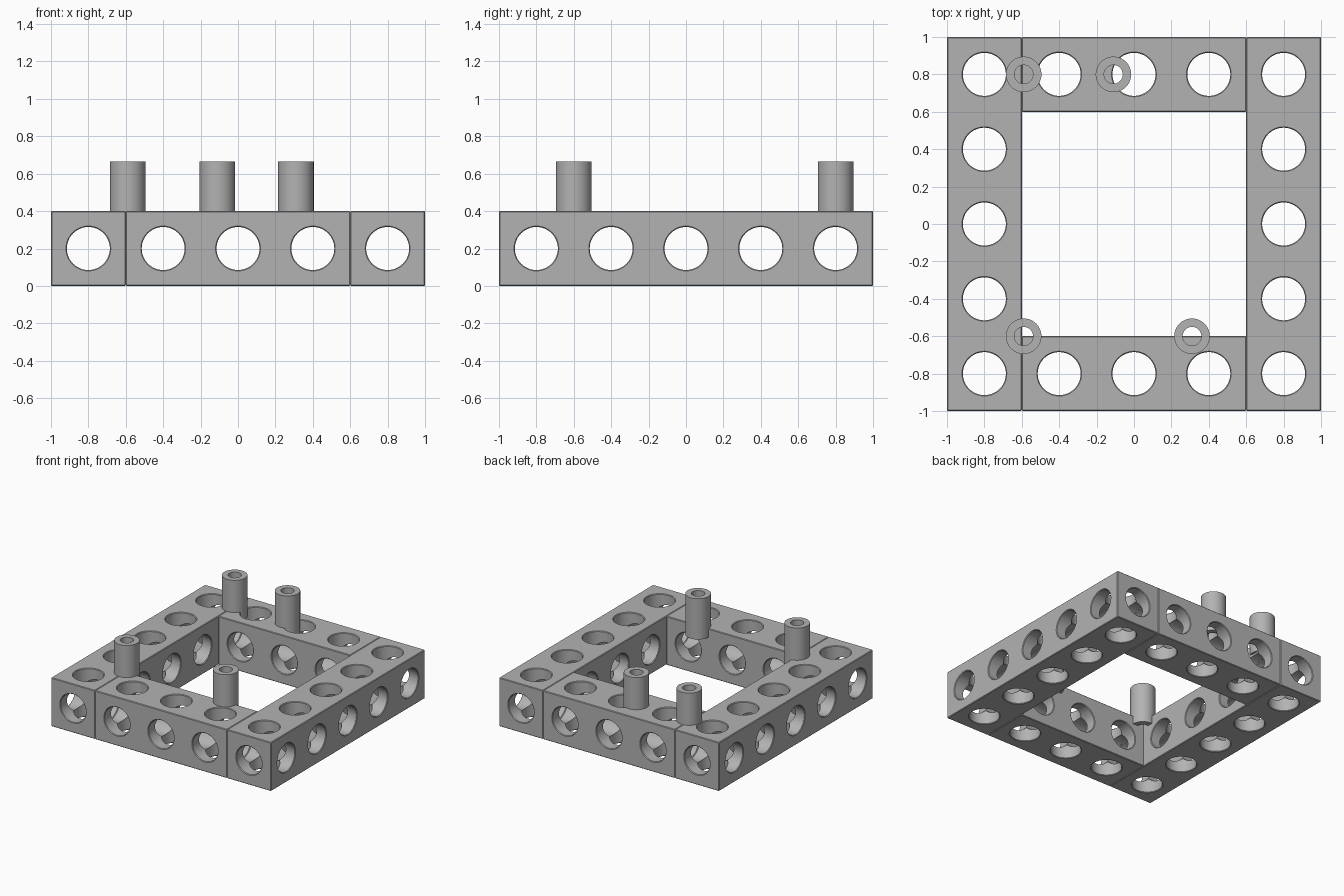
import bpy, bmesh, math
from mathutils import Matrix, Vector

if "Cube" in bpy.data.objects:
    bpy.data.objects.remove(bpy.data.objects["Cube"], do_unlink=True)

W = 0.4          # beam thickness
HOLE = 0.115     # bore radius
RIM = 0.005      # edge chamfer

grey = bpy.data.materials.new("metal_grey")
grey.use_nodes = True
COLOR = (0.45, 0.45, 0.45, 1)
grey.diffuse_color = COLOR
grey.node_tree.nodes["Principled BSDF"].inputs["Base Color"].default_value = COLOR


def add_object(name, bm):
    bmesh.ops.recalc_face_normals(bm, faces=bm.faces)
    mesh = bpy.data.meshes.new(name)
    bm.to_mesh(mesh)
    bm.free()
    mesh.materials.append(grey)
    ob = bpy.data.objects.new(name, mesh)
    bpy.context.collection.objects.link(ob)
    return ob


def smooth(ob):
    bpy.ops.object.select_all(action="DESELECT")
    ob.select_set(True)
    bpy.context.view_layer.objects.active = ob
    bpy.ops.object.shade_smooth_by_angle(angle=math.radians(30))


def lathe(bm, profile, matrix, closed=False, steps=48):
    """Turn (radius, height) points round z, then place with matrix."""
    rings = []
    for r, z in profile:
        rings.append([bm.verts.new(matrix @ Vector((
            r * math.cos(math.tau * i / steps), r * math.sin(math.tau * i / steps), z)))
            for i in range(steps)])
    pairs = list(zip(rings, rings[1:]))
    if closed:
        pairs.append((rings[-1], rings[0]))
    for a, b in pairs:
        for i in range(steps):
            j = (i + 1) % steps
            bm.faces.new((a[i], a[j], b[j], b[i]))
    if not closed:
        bm.faces.new(rings[0])
        bm.faces.new(rings[-1])


def bore_cutter(axis, places, half):
    """Cutter with flared ends for holes along one axis."""
    turn = {"X": Matrix.Rotation(math.pi / 2, 4, "Y"),
            "Y": Matrix.Rotation(math.pi / 2, 4, "X"),
            "Z": Matrix.Identity(4)}[axis]
    wide = HOLE + 2 * RIM
    profile = [(wide, -half - RIM), (HOLE, half * -1 + RIM),
               (HOLE, half - RIM), (wide, half + RIM)]
    bm = bmesh.new()
    for p in places:
        lathe(bm, profile, Matrix.Translation(p) @ turn)
    ob = add_object("cutter_" + axis, bm)
    ob.hide_render = True
    return ob


def beam(name, centre, holes, along):
    """Square beam bored crosswise at each hole and once lengthwise."""
    length = holes * W
    size = (length, W, W) if along == "X" else (W, length, W)
    bm = bmesh.new()
    bmesh.ops.create_cube(bm, size=1, matrix=Matrix.Translation(centre) @ Matrix.Diagonal((*size, 1)))
    bmesh.ops.bevel(bm, geom=bm.edges[:], offset=RIM, segments=1, affect="EDGES")
    ob = add_object(name, bm)
    step = Vector((W, 0, 0)) if along == "X" else Vector((0, W, 0))
    places = [centre + step * (i - (holes - 1) / 2) for i in range(holes)]
    cross = "Y" if along == "X" else "X"
    cutters = [bore_cutter("Z", places, W / 2), bore_cutter(cross, places, W / 2),
               bore_cutter(along, [centre], length / 2)]
    for c in cutters:
        mod = ob.modifiers.new("bore", "BOOLEAN")
        mod.operation, mod.solver, mod.object = "DIFFERENCE", "EXACT", c
    done = bpy.data.meshes.new_from_object(
        ob.evaluated_get(bpy.context.evaluated_depsgraph_get()))
    ob.modifiers.clear()
    ob.data = done
    for c in cutters:
        bpy.data.objects.remove(c, do_unlink=True)
    smooth(ob)


# Frame of four bored beams
for side, sign in (("left", 1), ("right", -1)):
    beam(side + "_beam", Vector((0.8 * sign, 0, W / 2)), 5, "Y")
for side, sign in (("back", 1), ("front", -1)):
    beam(side + "_beam", Vector((0, 0.8 * sign, W / 2)), 3, "X")

# Hollow pegs standing on the frame
PEG_BASE, PEG_TOP = 0.33, 0.665
tube = [(0.095, PEG_BASE), (0.095, PEG_TOP), (0.05, PEG_TOP), (0.05, PEG_BASE)]
for name, x, y in (("back_right_peg", -0.59, 0.8), ("back_middle_peg", -0.11, 0.8),
                   ("front_right_peg", -0.59, -0.6), ("front_left_peg", 0.31, -0.6)):
    bm = bmesh.new()
    lathe(bm, tube, Matrix.Translation((x, y, 0)), closed=True)
    smooth(add_object(name, bm))
